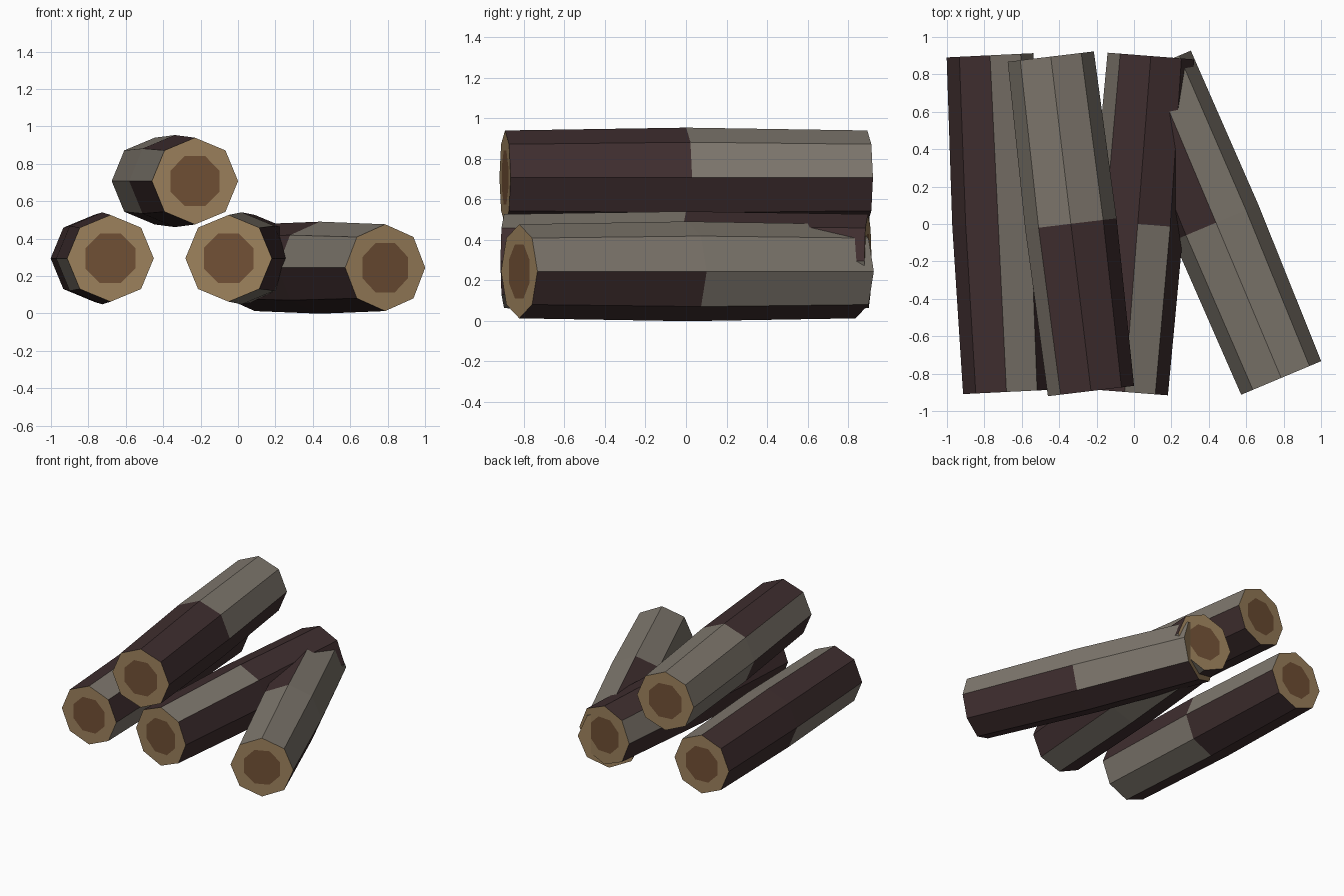
import bpy, bmesh, math
from mathutils import Vector

if "Cube" in bpy.data.objects:
    bpy.data.objects.remove(bpy.data.objects["Cube"])


def material(name, rgb):
    """Flat material from 0-255 sRGB."""
    m = bpy.data.materials.new(name)
    lin = [((c / 255 + 0.055) / 1.055) ** 2.4 for c in rgb]
    m.diffuse_color = (*lin, 1)
    m.use_nodes = True
    m.node_tree.nodes["Principled BSDF"].inputs["Base Color"].default_value = m.diffuse_color
    return m


MATS = [material("dark_bark", (63, 46, 47)),
        material("grey_bark", (126, 119, 109)),
        material("pale_wood", (157, 130, 93)),
        material("heart_wood", (113, 80, 53))]

SIDES = 8
END_R, MID_R, HEART_R = 0.232, 0.246, 0.144


def log(name, front, back, front_bark, back_bark):
    """Eight-sided log with a slightly thicker middle.
    Bark strings give D (dark) or G (grey) per side, anticlockwise from +x."""
    a, b = Vector(front), Vector(back)
    axis = (b - a).normalized()
    side = axis.cross(Vector((0, 0, 1))).normalized()
    up = side.cross(axis)
    bm = bmesh.new()

    def ring(centre, radius, turn=0.0):
        out = []
        for i in range(SIDES):
            t = 2 * math.pi * (i + turn) / SIDES
            out.append(bm.verts.new(centre + radius * (math.cos(t) * side + math.sin(t) * up)))
        return out

    def face(verts, mat):
        bm.faces.new(verts).material_index = mat

    # bark
    rings = [ring(a, END_R), ring((a + b) / 2, MID_R), ring(b, END_R)]
    for r0, r1, bark in zip(rings, rings[1:], (front_bark, back_bark)):
        for i in range(SIDES):
            j = (i + 1) % SIDES
            face((r0[i], r0[j], r1[j], r1[i]), "DG".index(bark[i]))

    # cut ends: pale rim around a heartwood octagon turned half a side
    for outer, centre in ((rings[0], a), (rings[2], b)):
        inner = ring(centre, HEART_R, 0.5)
        for i in range(SIDES):
            j = (i + 1) % SIDES
            face((outer[i], outer[j], inner[i]), 2)
            face((outer[j], inner[j], inner[i]), 2)
        face(inner, 3)

    bmesh.ops.recalc_face_normals(bm, faces=bm.faces)
    mesh = bpy.data.meshes.new(name)
    bm.to_mesh(mesh)
    bm.free()
    for m in MATS:
        mesh.materials.append(m)
    bpy.context.collection.objects.link(bpy.data.objects.new(name, mesh))


log("left_log", (-0.682, -0.898, 0.295), (-0.77, 0.902, 0.295), "DGDDGDGG", "GGDDDDDD")
log("top_log", (-0.23, -0.893, 0.708), (-0.445, 0.895, 0.708), "DDDGDDDD", "GGGGGDDD")
log("middle_log", (-0.05, -0.898, 0.295), (0.09, 0.898, 0.295), "DGDDDDGD", "DDDGDDGG")
log("right_log", (0.787, -0.823, 0.245), (0.09, 0.837, 0.245), "GGGGDDDD", "GGDDDDDG")
